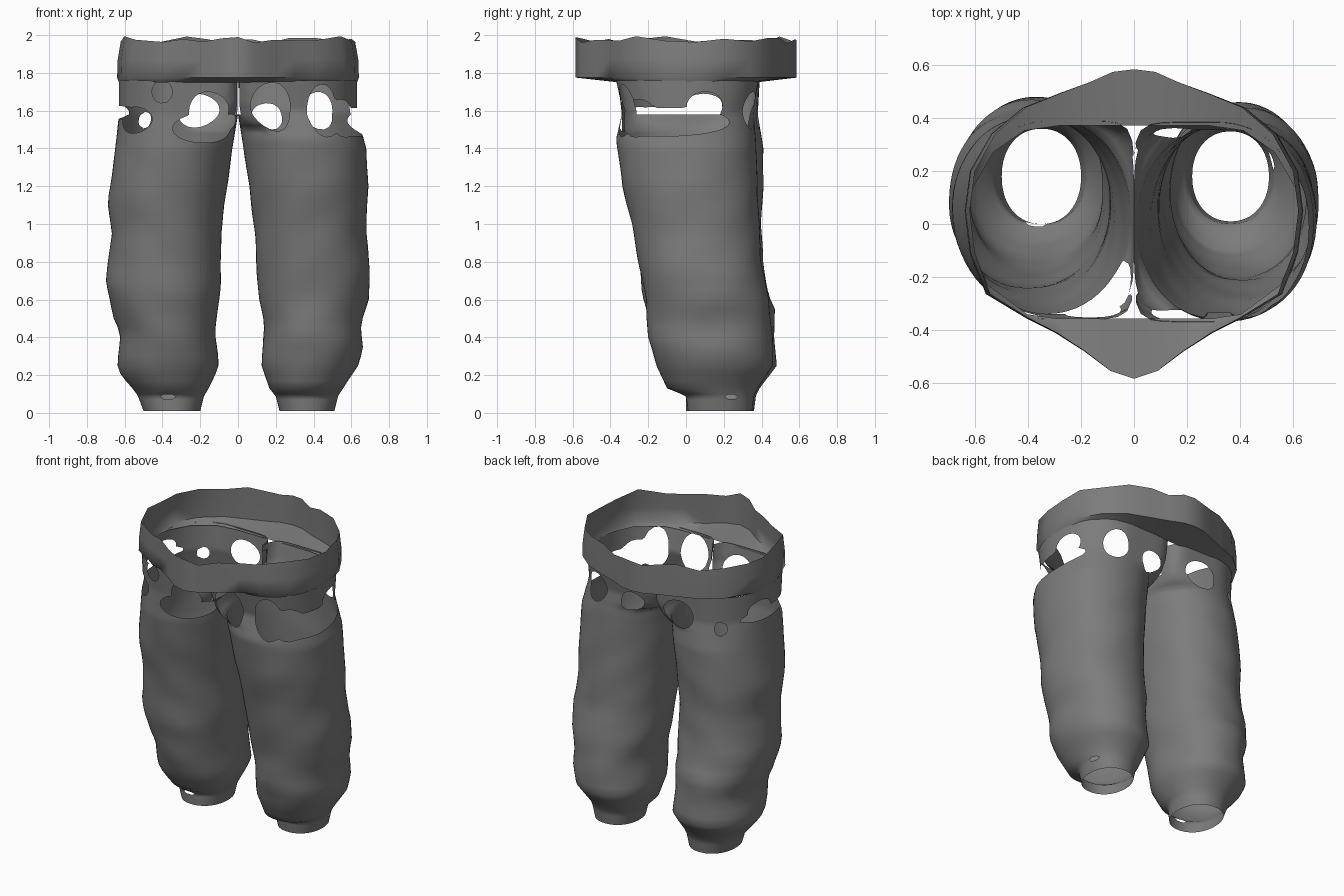
import bpy, bmesh, math

if "Cube" in bpy.data.objects:
    bpy.data.objects.remove(bpy.data.objects["Cube"])

cloth = bpy.data.materials.new("dark_grey_cloth")
cloth.diffuse_color = (0.2, 0.2, 0.2, 1)
cloth.use_nodes = True
cloth.node_tree.nodes["Principled BSDF"].inputs["Base Color"].default_value = cloth.diffuse_color
SEG = 64


def finish(name, bm, angle):
    me = bpy.data.meshes.new(name)
    bm.to_mesh(me)
    bm.free()
    me.materials.append(cloth)
    ob = bpy.data.objects.new(name, me)
    bpy.context.collection.objects.link(ob)
    bpy.context.view_layer.objects.active = ob
    ob.select_set(True)
    bpy.ops.object.shade_smooth_by_angle(angle=math.radians(angle))
    ob.select_set(False)


def lerp_row(rows, z):
    for a, b in zip(rows, rows[1:]):
        if z <= b[0]:
            t = max(0, (z - a[0]) / (b[0] - a[0]))
            return [p + (q - p) * t for p, q in zip(a, b)]
    return rows[-1]


def leg(name, side, width, depth, holes, phase):
    """Tube of rings; holes are ellipses (angle, height, half angle, half height),
    angle 0 = outer side, 90 = front, 180 = inner side."""
    zs = [.01, .05, .07, .085, .1, .13, .17, .21, .25]
    zs += [.25 + .05 * i for i in range(1, 23)]
    zs += [1.38 + .02 * i for i in range(20)]
    params = [[(360 * i / SEG - 90, z) for i in range(SEG)] for z in zs]

    def score(a, z, h):
        da = (a - h[0] + 180) % 360 - 180
        return math.hypot(da / h[2], (z - h[1]) / h[3])

    def best(a, z):
        return min((score(a, z, h), h) for h in holes)

    # Choose faces that survive, then pull hole borders onto the ellipses
    keep, cut_verts, kept_verts = [], set(), set()
    for r in range(len(zs) - 1):
        for i in range(SEG):
            quad = [(r, i), (r, (i + 1) % SEG), (r + 1, (i + 1) % SEG), (r + 1, i)]
            a, z = params[r][i][0] + 180 / SEG, (zs[r] + zs[r + 1]) / 2
            if best(a, z)[0] < 1:
                cut_verts.update(quad)
            else:
                keep.append(quad)
                kept_verts.update(quad)
    for r, i in cut_verts & kept_verts:
        a, z = params[r][i]
        s, h = best(a, z)
        da = (a - h[0] + 180) % 360 - 180
        f = min(max(1 / max(s, .01), .75), 1.35)
        params[r][i] = (h[0] + da * f, min(h[1] + (z - h[1]) * f, 1.76))

    bm = bmesh.new()
    made = {}
    for r, i in sorted(kept_verts):
        a, z = params[r][i]
        t = math.radians(a)
        _, inner, outer = lerp_row(width, z)
        _, front, back = lerp_row(depth, z)
        c, s = math.cos(t), math.sin(t)
        # the inner half squares off towards the hips
        p = 2.15 + 6 * max(0, min(1, (z - 1.5) / .14)) if c < 0 else 2.15
        k = (abs(c) ** p + abs(s) ** p) ** (-1 / p)
        # gentle cloth folds, fading out at cuff and hip
        fade = max(0, min(1, (z - .12) / .2, (1.5 - z) / .3))
        k *= 1 + .012 * fade * math.sin(3 * t + 9 * z + phase) * math.sin(11 * z + 2 * t + phase)
        x = (inner + outer) / 2 + (outer - inner) / 2 * c * k
        y = (front + back) / 2 - (back - front) / 2 * s * k
        made[r, i] = bm.verts.new((side * x, y, z))
    for quad in keep:
        vs = [made[q] for q in quad]
        mid = sum((v.co for v in vs), vs[0].co * 0) / 4
        # open between the legs, leaving the front and back straps joined
        if abs(mid.x) < .02 and mid.z > 1.58 and -.28 < mid.y < .28:
            continue
        bm.faces.new(vs)
    loose = [v for v in bm.verts if not v.link_faces]
    bmesh.ops.delete(bm, geom=loose, context='VERTS')
    bmesh.ops.recalc_face_normals(bm, faces=bm.faces)
    finish(name, bm, 60)


# Width rows: z, inner, outer; depth rows: z, front, back
leg("left_leg", -1,
    [(.01, .20, .50), (.09, .18, .53), (.12, .16, .55), (.2, .12, .62), (.26, .10, .64),
     (.42, .12, .62), (.51, .11, .66), (.69, .09, .70), (.95, .09, .67), (1.12, .07, .69),
     (1.4, .03, .65), (1.58, 0, .63), (1.76, 0, .63)],
    [(.01, 0, .36), (.09, 0, .37), (.13, -.06, .39), (.25, -.13, .48), (.4, -.18, .47),
     (.55, -.21, .47), (.62, -.23, .44), (.8, -.24, .41), (1.0, -.27, .40), (1.2, -.31, .41),
     (1.4, -.34, .41), (1.58, -.34, .38), (1.76, -.36, .39)],
    [(120, 1.51, 34, .08), (116, 1.59, 16, .11), (74, 1.70, 10, .06), (45, 1.55, 20, .07),
     (8, 1.59, 45, .035), (-12, 1.63, 16, .06), (-107, 1.60, 18, .09),
     (-57, 1.55, 7, .045), (85, .085, 14, .012)], 0)
leg("right_leg", 1,
    [(.01, .22, .51), (.09, .20, .53), (.12, .17, .55), (.26, .12, .64), (.35, .13, .66),
     (.47, .14, .65), (.6, .11, .69), (.74, .10, .70), (.95, .09, .68), (1.2, .06, .69),
     (1.4, .03, .68), (1.58, 0, .63), (1.76, 0, .63)],
    [(.01, .01, .35), (.09, 0, .36), (.13, -.10, .38), (.25, -.155, .46), (.4, -.2, .46),
     (.6, -.21, .44), (.8, -.25, .40), (1.0, -.285, .39), (1.2, -.335, .38),
     (1.45, -.37, .37), (1.6, -.335, .355), (1.76, -.37, .385)],
    [(113, 1.62, 16, .13), (20, 1.54, 58, .075), (66, 1.60, 15, .14), (45, 1.56, 18, .10),
     (-15, 1.62, 16, .08), (-70, 1.60, 15, .10), (-117, 1.57, 12, .07),
     (-20, .085, 14, .012)], 2)

# Waistband: pointed oval wall with a narrow shelf tucked in to the hips
back_q = [(0, .585), (.08, .575), (.17, .535), (.28, .495), (.42, .44), (.54, .34), (.62, .2), (.64, .05)]
front_q = [(.62, -.11), (.56, -.265), (.41, -.355), (.3, -.41), (.19, -.48), (.09, -.555), (0, -.585)]
half = back_q + front_q
outline = half + [(-x, y) for x, y in half[-2:0:-1]]


def hip_y(x, y):
    u = max(0, abs(x) - .315) / .325
    lim = .365 * math.sqrt(max(0, 1 - u * u))
    return math.copysign(min(abs(y), lim), y) + .008


bm = bmesh.new()
rings = [[], [], [], []]
for i, (x, y) in enumerate(outline):
    edge = 1.975 + .012 * math.sin(i * 2.3) + .008 * math.sin(i * 5.1)
    rings[0].append(bm.verts.new((x * .985, hip_y(x, y), 1.75)))
    rings[1].append(bm.verts.new((x, y, 1.775)))
    rings[2].append(bm.verts.new((x * .995, y, 1.87)))
    rings[3].append(bm.verts.new((x * .97, y, edge)))
n = len(outline)
for lo, hi in zip(rings, rings[1:]):
    for i in range(n):
        j = (i + 1) % n
        bm.faces.new((lo[j], lo[i], hi[i], hi[j]))
bmesh.ops.recalc_face_normals(bm, faces=bm.faces)
finish("waistband", bm, 60)
